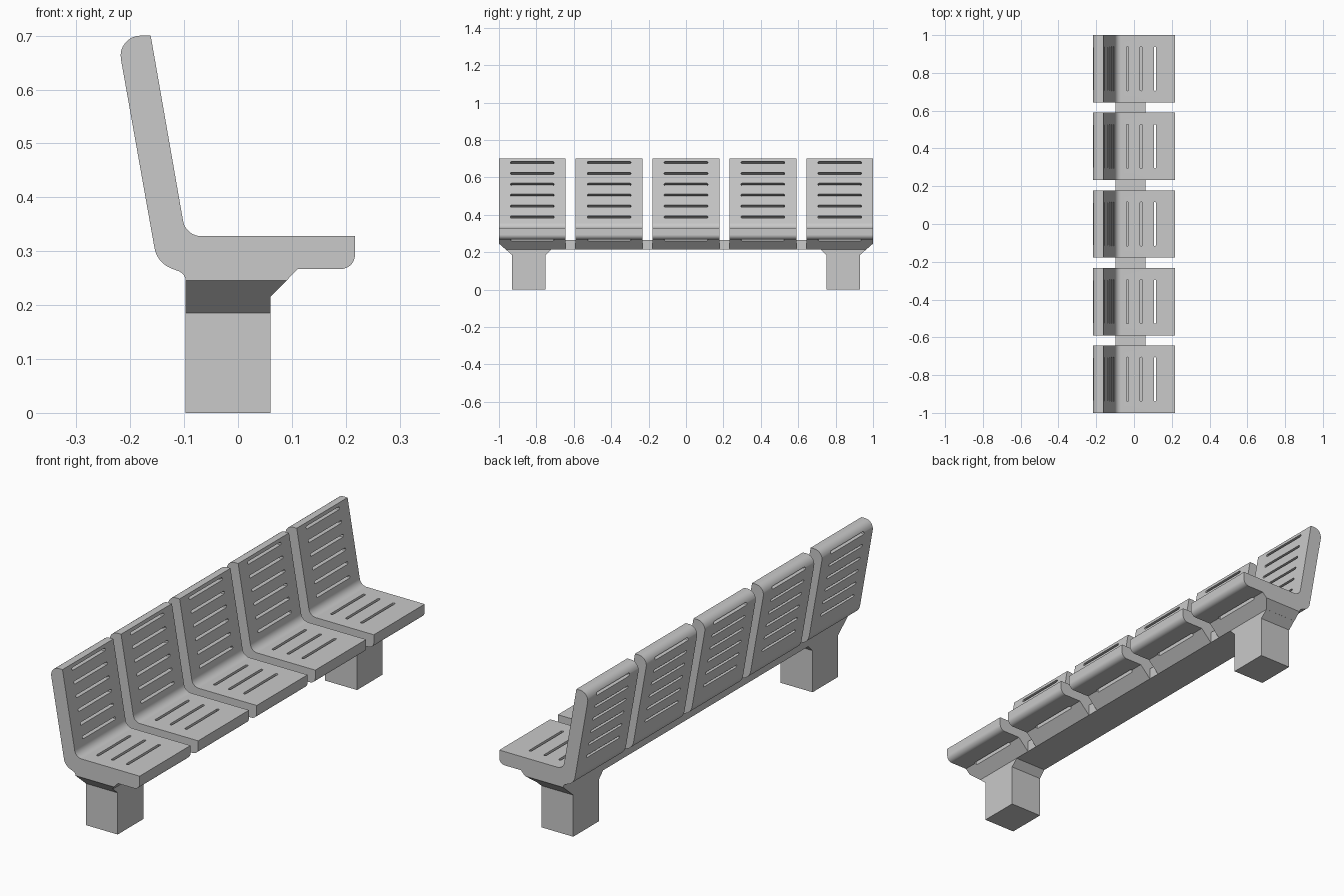
import bpy, bmesh, math
from mathutils import Vector

if "Cube" in bpy.data.objects:
    bpy.data.objects.remove(bpy.data.objects["Cube"])

grey = bpy.data.materials.new("bench grey")
grey.use_nodes = True
COLOUR = (0.585, 0.585, 0.585, 1)
grey.diffuse_color = COLOUR
grey.node_tree.nodes["Principled BSDF"].inputs["Base Color"].default_value = COLOUR

SEAT_W, PITCH = 0.357, 0.411
X_BACK, X_FRONT, Z_BEAM = -0.097, 0.06, 0.215


def fillet(corners, steps=8):
    """Round each (a, b, radius) corner of an outline."""
    out = []
    for i, (a, b, r) in enumerate(corners):
        p = Vector((a, b))
        if r == 0:
            out.append(p)
            continue
        u = (Vector(corners[i - 1][:2]) - p).normalized()
        v = (Vector(corners[(i + 1) % len(corners)][:2]) - p).normalized()
        half = u.angle(v) / 2
        centre = p + (u + v).normalized() * r / math.sin(half)
        reach = r / math.tan(half)
        start = (p + u * reach - centre).normalized()
        end = (p + v * reach - centre).normalized()
        out += [centre + start.slerp(end, k / steps) * r for k in range(steps + 1)]
    return out


def prism(bm, points, depth):
    """Extrude a closed 3D outline along a vector."""
    face = bm.faces.new([bm.verts.new(p) for p in points])
    ext = bmesh.ops.extrude_face_region(bm, geom=[face], use_keep_orig=True)
    moved = [g for g in ext["geom"] if isinstance(g, bmesh.types.BMVert)]
    bmesh.ops.translate(bm, verts=moved, vec=depth)


def to_mesh(name, bm):
    bmesh.ops.recalc_face_normals(bm, faces=bm.faces)
    mesh = bpy.data.meshes.new(name)
    bm.to_mesh(mesh)
    bm.free()
    return mesh


def add(name, mesh, loc=(0, 0, 0)):
    ob = bpy.data.objects.new(name, mesh)
    bpy.context.collection.objects.link(ob)
    ob.location = loc
    if not mesh.materials:
        mesh.materials.append(grey)
    return ob


def slot(bm, centre, across, depth, half_len=0.117, r=0.006):
    """Round-ended slot cutter running along y."""
    pts = []
    for side in (1, -1):
        for k in range(7):
            t = math.pi * (k / 6 - 0.5)
            pts.append(centre + Vector((0, side * (half_len - r + r * math.cos(t)), 0))
                       + across * side * r * math.sin(t))
    prism(bm, pts, depth)


# Seat shell with wedge-shaped underside
outline = fillet([
    (-0.225, 0.70, 0.037), (-0.162, 0.70, 0), (-0.097, 0.328, 0.034),
    (0.217, 0.328, 0), (0.217, 0.267, 0.026), (0.111, 0.267, 0),
    (X_FRONT, Z_BEAM, 0), (X_BACK, Z_BEAM, 0), (X_BACK, 0.258, 0.02),
    (-0.150, 0.278, 0.05)])
bm = bmesh.new()
prism(bm, [Vector((p.x, -SEAT_W / 2, p.y)) for p in outline], Vector((0, SEAT_W, 0)))
blank = add("seat_blank", to_mesh("seat_blank", bm))

# Slots through the seat pan and the backrest
bm = bmesh.new()
for x in (-0.035, 0.038, 0.111):
    slot(bm, Vector((x, 0, 0.36)), Vector((1, 0, 0)), Vector((0, 0, -0.11)))
up = Vector((-0.065, 0, 0.372)).normalized()
normal = Vector((up.z, 0, -up.x))
for i in range(6):
    z = 0.388 + i * 0.0582
    front = Vector((-0.162 + 0.175 * (0.70 - z), 0, z))
    slot(bm, front + normal * 0.03, up, normal * -0.13)
cutter = add("slot_cutter", to_mesh("slot_cutter", bm))
cutter.hide_render = True

cut = blank.modifiers.new("slots", "BOOLEAN")
cut.operation, cut.solver, cut.object = "DIFFERENCE", "EXACT", cutter
seat_mesh = bpy.data.meshes.new_from_object(
    blank.evaluated_get(bpy.context.evaluated_depsgraph_get()))
seat_mesh.name = "seat"
bpy.data.objects.remove(blank)
bpy.data.objects.remove(cutter)

# Five seats; the outer two are chamfered under their outer ends
for i in range(-2, 3):
    mesh = seat_mesh.copy()
    if abs(i) == 2:
        side = i / 2
        bm = bmesh.new()
        bm.from_mesh(mesh)
        bmesh.ops.bisect_plane(
            bm, geom=bm.verts[:] + bm.edges[:] + bm.faces[:],
            plane_co=(0, side * SEAT_W / 2, 0.246),
            plane_no=(0, side * 0.061, -0.07), clear_outer=True)
        bmesh.ops.holes_fill(bm, edges=[e for e in bm.edges if e.is_boundary])
        bmesh.ops.recalc_face_normals(bm, faces=bm.faces)
        bm.to_mesh(mesh)
        bm.free()
    mesh.shade_smooth()
    mesh.set_sharp_from_angle(angle=math.radians(30))
    ob = add(f"seat_{i + 3}", mesh, (0, i * PITCH, 0))
    ob.modifiers.new("even_shading", "WEIGHTED_NORMAL").keep_sharp = True

# Beam sections showing between the seats
for i in range(4):
    bm = bmesh.new()
    y = (i - 1.5) * PITCH
    gap = PITCH - SEAT_W
    prism(bm, [Vector((x, y - gap / 2, z)) for x, z in (
        (X_BACK, Z_BEAM), (X_FRONT, Z_BEAM), (X_FRONT, 0.265), (X_BACK, 0.265))],
        Vector((0, gap, 0)))
    add(f"beam_section_{i + 1}", to_mesh("beam_section", bm))

# Flared legs
for name, s in (("front_leg", -1), ("rear_leg", 1)):
    bm = bmesh.new()
    prism(bm, [Vector((X_BACK, s * y, z)) for y, z in (
        (0.93, 0), (0.75, 0), (0.75, 0.185), (0.72, Z_BEAM),
        (0.9645, Z_BEAM), (0.93, 0.185))], Vector((X_FRONT - X_BACK, 0, 0)))
    add(name, to_mesh(name, bm))
